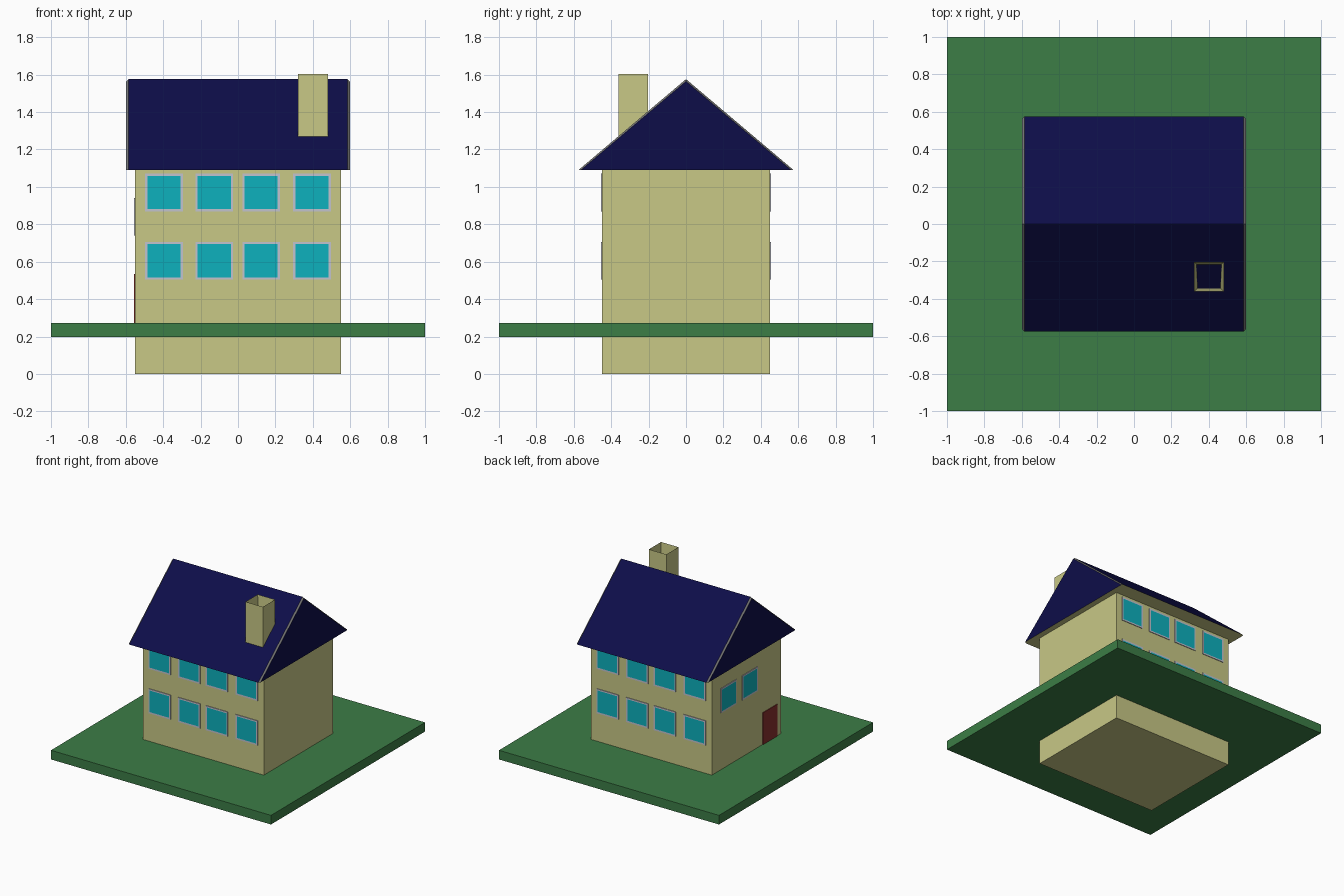
import bpy
import bmesh
from math import pi
from mathutils import Matrix, Vector

cube = bpy.data.objects.get("Cube")
if cube:
    bpy.data.objects.remove(cube, do_unlink=True)


def material(name, rgb):
    mat = bpy.data.materials.new(name)
    mat.use_nodes = True
    colour = (*rgb, 1)
    mat.diffuse_color = colour
    mat.node_tree.nodes["Principled BSDF"].inputs["Base Color"].default_value = colour
    return mat


cream = material("cream wall", (0.58, 0.58, 0.24))
green = material("grass green", (0.045, 0.205, 0.061))
navy = material("navy roof", (0.004, 0.004, 0.066))
grey = material("grey verge", (0.18, 0.18, 0.18))
pale = material("pale frame", (0.54, 0.55, 0.62))
cyan = material("cyan glass", (0.004, 0.44, 0.51))
red = material("dark red door", (0.24, 0.03, 0.026))


def finish(name, bm, mats):
    bmesh.ops.recalc_face_normals(bm, faces=bm.faces)
    mesh = bpy.data.meshes.new(name)
    bm.to_mesh(mesh)
    bm.free()
    for mat in mats:
        mesh.materials.append(mat)
    obj = bpy.data.objects.new(name, mesh)
    bpy.context.collection.objects.link(obj)
    return obj


def box_mesh(low, high):
    low, high = Vector(low), Vector(high)
    size = high - low
    bm = bmesh.new()
    place = Matrix.Translation((low + high) / 2) @ Matrix.Diagonal((*size, 1))
    bmesh.ops.create_cube(bm, size=1, matrix=place)
    return bm


def box(name, low, high, mat):
    return finish(name, box_mesh(low, high), [mat])


# Lawn slab and house walls
box("lawn", (-1, -1, 0.198), (1, 1, 0.273), green)
box("walls", (-0.55, -0.45, 0), (0.55, 0.45, 1.1), cream)

# Gabled roof lofted through triangles, with chamfered verges
EAVE = 1.09
bm = bmesh.new()
sections = []
for x, half, peak in ((-0.598, 0.562, 1.564), (-0.586, 0.575, 1.576),
                      (0.586, 0.575, 1.576), (0.598, 0.562, 1.564)):
    sections.append([bm.verts.new(p) for p in
                     ((x, -half, EAVE), (x, half, EAVE), (x, 0, peak))])
for a, b in zip(sections, sections[1:]):
    for i in range(3):
        j = (i + 1) % 3
        bm.faces.new((a[i], a[j], b[j], b[i]))
bm.faces.new(sections[0])
bm.faces.new(sections[-1])
bmesh.ops.recalc_face_normals(bm, faces=bm.faces)
for face in bm.faces:
    face.normal_update()
    if face.normal.z < -0.9:
        face.material_index = 2          # soffit
    elif 0.1 < abs(face.normal.x) < 0.95:
        face.material_index = 1          # verge
finish("roof", bm, [navy, grey, cream])

# Hollow chimney: inset the top and push it down below the roof surface
bm = box_mesh((0.322, -0.362, 1.2), (0.48, -0.204, 1.603))
bm.normal_update()
top = max(bm.faces, key=lambda f: f.calc_center_median().z)
bmesh.ops.inset_region(bm, faces=[top], thickness=0.03)
bmesh.ops.translate(bm, verts=top.verts, vec=(0, 0, -0.38))
finish("chimney", bm, [cream])


# Thin window plate facing -y, with the glass as an inset face
def window(name, across, height, distance, turn):
    half = 0.101
    bm = box_mesh((across - half, -distance - 0.005, height - half),
                  (across + half, -distance + 0.004, height + half))
    bm.normal_update()
    front = min(bm.faces, key=lambda f: f.calc_center_median().y)
    bmesh.ops.inset_region(bm, faces=[front], thickness=0.018)
    front.material_index = 1
    bmesh.ops.rotate(bm, verts=bm.verts, matrix=Matrix.Rotation(turn, 3, "Z"))
    finish(name, bm, [pale, cyan])


for side, turn in (("front", 0), ("back", pi)):
    for row, height in (("lower", 0.605), ("upper", 0.97)):
        for i, across in enumerate((-0.396, -0.127, 0.124, 0.396)):
            window(f"{side}_{row}_window_{i + 1}", across, height, 0.45, turn)

# Side with two windows and the door
for i, across in enumerate((-0.235, 0.04)):
    window(f"side_window_{i + 1}", across, 0.84, 0.55, -pi / 2)
box("door", (-0.555, -0.394, 0.27), (-0.546, -0.21, 0.535), red)
